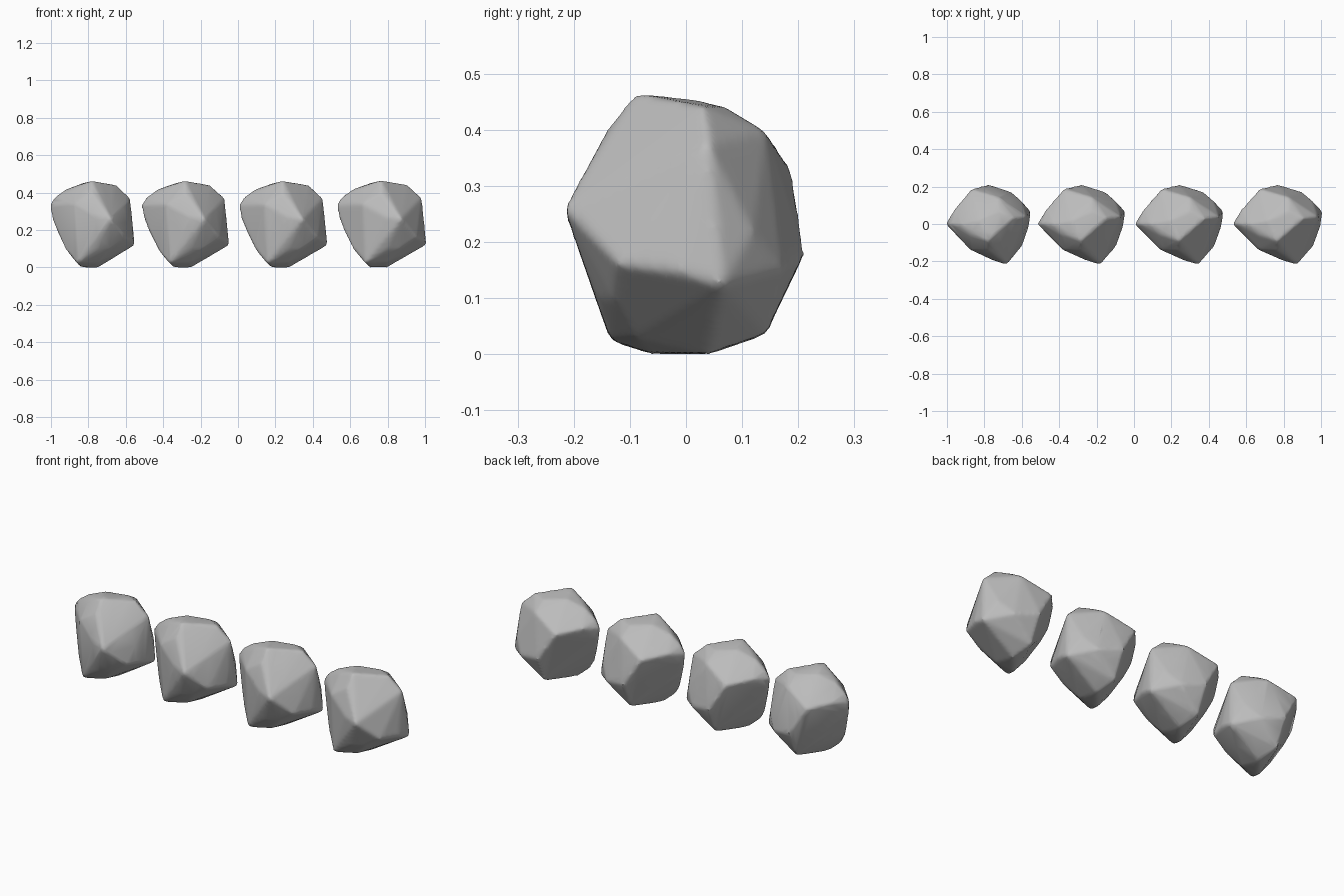
import bpy, bmesh, math

cube = bpy.data.objects.get("Cube")
if cube:
    bpy.data.objects.remove(cube, do_unlink=True)

stone = bpy.data.materials.new("stone_grey")
stone.use_nodes = True
GREY = (0.5, 0.5, 0.5, 1)
stone.diffuse_color = GREY
stone.node_tree.nodes["Principled BSDF"].inputs["Base Color"].default_value = GREY

# Corners of the boulder, around its own vertical axis
CORNERS = [
    (-.239, 0, .335), (-.095, .188, .33), (.14, .03, .443), (.0, -.09, .466),    # left, back and top corners
    (.107, -.218, .26), (.192, -.12, .16), (.242, .065, .122), (0, .143, .035),  # front nose, right toe, back foot
    (-.085, -.135, .024), (-.06, -.06, 0), (.03, .04, 0), (.03, -.09, .03),      # underside
    (0, .212, .18), (.13, .172, .15), (.19, .12, .22), (.216, .04, .375),        # back and right bulges
    (.06, .07, .442), (.06, .143, .398), (-.05, .02, .454), (-.155, 0, .418),    # crown
    (-.1, -.06, .425), (-.1, -.138, .34), (.03, -.195, .27), (0, -.142, .4),     # front brow
    (-.2, -.03, .2), (-.15, -.08, .1), (.03, -.157, .1), (.1, -.13, .1),         # lower left and front
    (-.19, .08, .35), (-.213, 0, .375), (-.228, -.005, .27), (.23, -.015, .15),  # left and right swells
]


def boulder(name, x, width, smoothing, keep, crease):
    """Hull of the corners, with worn edges and a chosen amount of detail."""
    bm = bmesh.new()
    for cx, cy, cz in CORNERS:
        bm.verts.new((cx * width / 0.466, cy, cz))
    hull = bmesh.ops.convex_hull(bm, input=bm.verts)
    loose = set(hull["geom_interior"] + hull["geom_unused"])
    bmesh.ops.delete(bm, geom=[v for v in loose if isinstance(v, bmesh.types.BMVert)], context="VERTS")
    mesh = bpy.data.meshes.new(name)
    bm.to_mesh(mesh)
    bm.free()
    mesh.materials.append(stone)
    ob = bpy.data.objects.new(name, mesh)
    bpy.context.collection.objects.link(ob)
    ob.location.x = x

    # Worn edges
    remesh = ob.modifiers.new("even_mesh", "REMESH")
    remesh.mode = "VOXEL"
    remesh.voxel_size = 0.01
    smooth = ob.modifiers.new("wear", "SMOOTH")
    smooth.factor = 0.5
    smooth.iterations = smoothing
    if keep < 1:
        thin = ob.modifiers.new("thin", "DECIMATE")
        thin.ratio = keep
    bpy.context.view_layer.update()
    graph = bpy.context.evaluated_depsgraph_get()
    worn = bpy.data.meshes.new_from_object(ob.evaluated_get(graph))
    ob.modifiers.clear()
    ob.data = worn
    worn.name = name
    worn.materials.clear()
    worn.materials.append(stone)
    ob.location.z = -min(v.co.z for v in worn.vertices)

    bpy.ops.object.select_all(action="DESELECT")
    ob.select_set(True)
    bpy.context.view_layer.objects.active = ob
    bpy.ops.object.shade_smooth_by_angle(angle=math.radians(crease))


# Row of boulders, from coarse to fine
boulder("boulder_coarse", -0.78, 0.44, 6, 0.04, 35)
boulder("boulder_medium", -0.283, 0.455, 6, 0.08, 35)
boulder("boulder_detailed", 0.24, 0.46, 6, 0.16, 35)
boulder("boulder_fine", 0.766, 0.466, 6, 1, 60)
